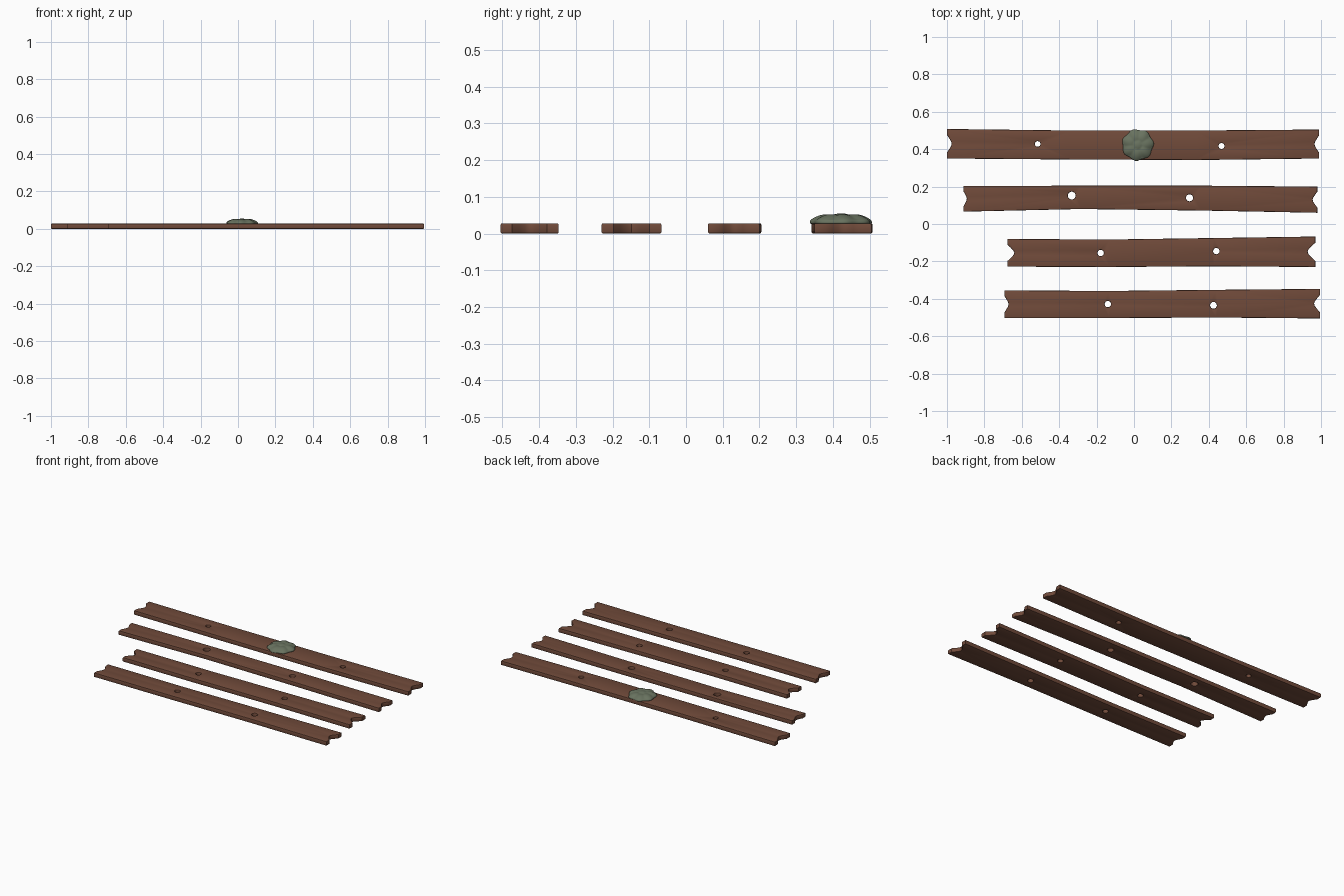
import bpy, bmesh, math
from mathutils import Vector

if "Cube" in bpy.data.objects:
    bpy.data.objects.remove(bpy.data.objects["Cube"])


def material(name, colour):
    m = bpy.data.materials.new(name)
    m.use_nodes = True
    m.diffuse_color = colour
    m.node_tree.nodes["Principled BSDF"].inputs["Base Color"].default_value = colour
    return m


wood = material("brown wood", (0.165, 0.070, 0.043, 1))
moss = material("grey green moss", (0.14, 0.17, 0.115, 1))
THICK = 0.028


def finish(name, bm, mat, angle):
    mesh = bpy.data.meshes.new(name)
    bm.to_mesh(mesh)
    bm.free()
    mesh.materials.append(mat)
    ob = bpy.data.objects.new(name, mesh)
    bpy.context.collection.objects.link(ob)
    bpy.ops.object.select_all(action='DESELECT')
    ob.select_set(True)
    bpy.context.view_layer.objects.active = ob
    bpy.ops.object.shade_smooth_by_angle(angle=math.radians(angle))


def notch(x, low, high, depth):
    """Points up one plank end, with a rounded V cut into it."""
    steps = ((0, 0), (0.2, 0), (0.32, 0.5), (0.42, 0.88), (0.5, 1),
             (0.58, 0.88), (0.68, 0.5), (0.8, 0), (1, 0))
    return [(x + depth * d, low + (high - low) * t) for t, d in steps]


def plank(name, x0, x1, lows, highs, depths, holes):
    bm = bmesh.new()

    def loop(points):
        vs = [bm.verts.new((x, y, 0)) for x, y in points]
        return [bm.edges.new((a, b)) for a, b in zip(vs, vs[1:] + vs[:1])]

    # Wavy outline with notched ends
    mids = [x0 + (x1 - x0) * t for t in (0.33, 0.67)]
    outline = notch(x1, lows[-1], highs[-1], -depths[1])
    outline += [(x, y) for x, y in zip(mids[::-1], highs[2:0:-1])]
    outline += notch(x0, lows[0], highs[0], depths[0])[::-1]
    outline += [(x, y) for x, y in zip(mids, lows[1:3])]
    edges = loop(outline)
    # Nail holes
    for hx, hy, r in holes:
        ring = [i * math.tau / 16 for i in range(16)]
        edges += loop([(hx + r * math.cos(a), hy + r * math.sin(a)) for a in ring])
    bmesh.ops.triangle_fill(bm, edges=edges, use_beauty=True)
    # Thickness and softened rims
    out = bmesh.ops.extrude_face_region(bm, geom=bm.faces[:], use_keep_orig=True)
    top = [v for v in out["geom"] if isinstance(v, bmesh.types.BMVert)]
    bmesh.ops.translate(bm, verts=top, vec=(0, 0, THICK))
    bmesh.ops.recalc_face_normals(bm, faces=bm.faces[:])
    rims = [e for e in bm.edges if len(e.link_faces) == 2
            and e.calc_face_angle() > 1.2
            and abs(e.verts[0].co.z - e.verts[1].co.z) < 0.001]
    bmesh.ops.bevel(bm, geom=rims, offset=0.004, segments=2, profile=0.5,
                    affect='EDGES', clamp_overlap=True)
    finish(name, bm, wood, 35)


plank("back_plank", -1, 0.99, (0.35, 0.345, 0.342, 0.35), (0.508, 0.5, 0.5, 0.505),
      (0.025, 0.025), ((-0.515, 0.428, 0.015), (0.468, 0.417, 0.016)))
plank("middle_back_plank", -0.912, 0.98, (0.066, 0.08, 0.072, 0.06),
      (0.203, 0.205, 0.205, 0.2), (0.018, 0.025),
      ((-0.333, 0.152, 0.021), (0.297, 0.14, 0.019)))
plank("middle_front_plank", -0.677, 0.97, (-0.228, -0.23, -0.226, -0.23),
      (-0.08, -0.083, -0.075, -0.067), (0.037, 0.042),
      ((-0.178, -0.155, 0.017), (0.44, -0.145, 0.017)))
plank("front_plank", -0.693, 0.995, (-0.503, -0.503, -0.5, -0.505),
      (-0.355, -0.358, -0.352, -0.347), (0.022, 0.032),
      ((-0.14, -0.428, 0.017), (0.425, -0.435, 0.018)))

# Lumpy moss cushion: a flattened ball swollen by a ring of lobes
bm = bmesh.new()
bmesh.ops.create_icosphere(bm, subdivisions=5, radius=1)
lobes = [Vector((0.57 * math.cos(a), 0.57 * math.sin(a)))
         for a in (0.1 + i * math.tau / 7 for i in range(7))] + [Vector((0, 0))]
for v in bm.verts:
    flat = Vector((v.co.x, v.co.y))
    angle = math.atan2(flat.y, flat.x)
    near = min((flat - c).length for c in lobes)
    lump = max(0, 1 - (near / 0.42) ** 2)
    swell = 0.085 * (0.97 + 0.045 * math.cos(7 * (angle - 0.1)))
    rise = 0.017 + 0.008 * lump if v.co.z > 0 else 0.008
    height = math.copysign(abs(v.co.z) ** 0.7, v.co.z)
    v.co = (0.02 + flat.x * swell, 0.423 + flat.y * swell, 0.03 + height * rise)
finish("moss_patch", bm, moss, 60)
